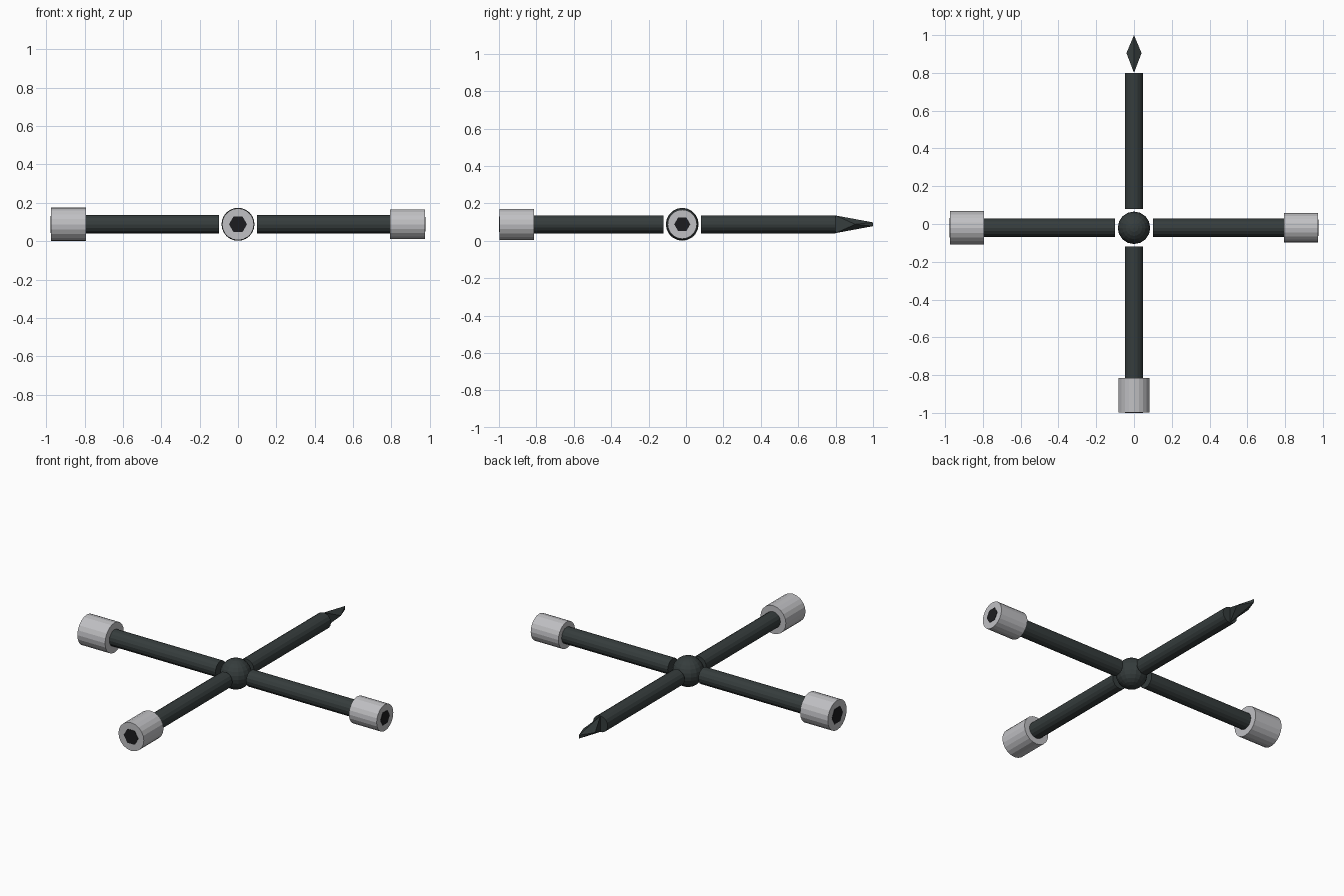
import bpy, bmesh, math
from mathutils import Vector

if "Cube" in bpy.data.objects:
    bpy.data.objects.remove(bpy.data.objects["Cube"])


def mat(name, c):
    m = bpy.data.materials.new(name)
    m.diffuse_color = (*c, 1)
    m.use_nodes = True
    m.node_tree.nodes["Principled BSDF"].inputs["Base Color"].default_value = m.diffuse_color
    return m


DARK = mat("dark steel", (0.036, 0.046, 0.046))
CHROME = mat("chrome", (0.53, 0.53, 0.55))
BLACK = mat("black recess", (0.012, 0.012, 0.014))
C = Vector((0, -0.02, 0.088))  # hub centre


def finish(bm, name, m):
    bmesh.ops.recalc_face_normals(bm, faces=bm.faces)
    me = bpy.data.meshes.new(name)
    bm.to_mesh(me)
    bm.free()
    me.materials.append(m)
    ob = bpy.data.objects.new(name, me)
    bpy.context.collection.objects.link(ob)
    return ob


def bar(name, d, a, b, r, n, m, spin=0.0):
    """Prism with n sides along horizontal direction d, from distance a to b from the hub."""
    d = Vector(d)
    side = d.cross(Vector((0, 0, 1)))
    bm = bmesh.new()
    rings = []
    for t in (a, b):
        ring = []
        for i in range(n):
            w = 2 * math.pi * i / n + spin
            ring.append(bm.verts.new(C + d * t + side * (r * math.cos(w)) + Vector((0, 0, r * math.sin(w)))))
        bm.faces.new(ring)
        rings.append(ring)
    for i in range(n):
        j = (i + 1) % n
        bm.faces.new((rings[0][i], rings[0][j], rings[1][j], rings[1][i]))
    return finish(bm, name, m)


# Hub ball
bm = bmesh.new()
bmesh.ops.create_uvsphere(bm, u_segments=16, v_segments=12, radius=0.086)
bmesh.ops.translate(bm, verts=bm.verts, vec=C)
finish(bm, "hub_ball", DARK)

# Arms: name, direction, rod start, rod end, socket end, socket radius, hex radius
arms = [
    ("left", (-1, 0, 0), 0.10, 0.80, 0.975, 0.088, 0.051),
    ("right", (1, 0, 0), 0.10, 0.80, 0.975, 0.078, 0.043),
    ("front", (0, -1, 0), 0.10, 0.80, 0.978, 0.083, 0.047),
    ("back", (0, 1, 0), 0.10, 0.82, None, 0, 0),
]
for name, d, a, b, end, r, h in arms:
    bar(name + "_rod", d, a, b, 0.048, 16, DARK)
    if end:
        bar(name + "_socket", d, b - 0.006, end, r, 20, CHROME)
        bar(name + "_hex_recess", d, end - 0.002, end + 0.002, h, 6, BLACK)

# Pry tip on the back arm: tapering diamond blade
bm = bmesh.new()
for x, y, z in [(0, 0.80, 0.047), (0, 0.80, -0.047), (0.04, 0.905, 0), (-0.04, 0.905, 0),
                (0, 1.0, 0.01), (0, 1.0, -0.01)]:
    bm.verts.new((x, y, C.z + z))
bmesh.ops.convex_hull(bm, input=bm.verts)
finish(bm, "pry_tip", DARK)
